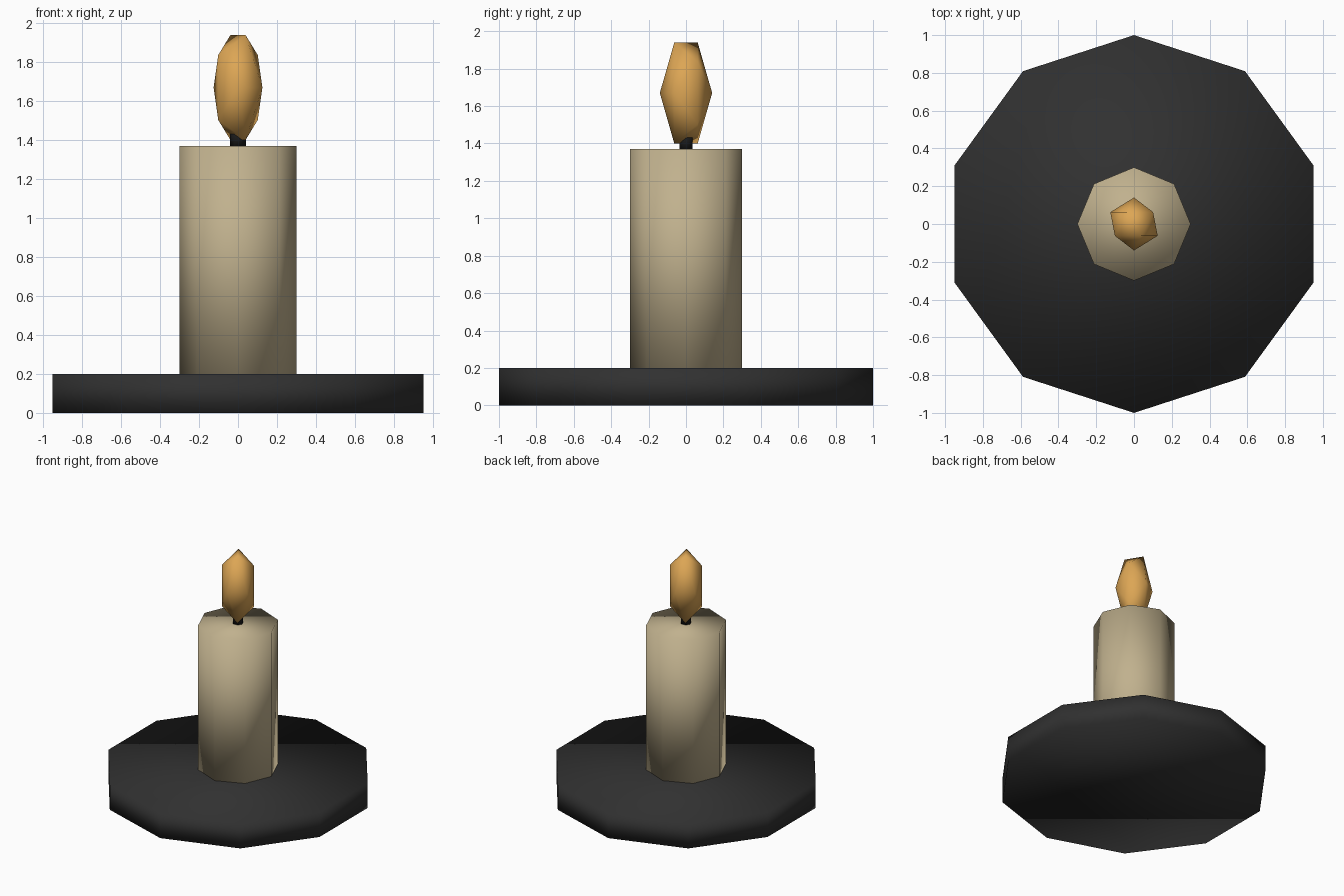
import bpy, math

if "Cube" in bpy.data.objects:
    bpy.data.objects.remove(bpy.data.objects["Cube"])


def material(name, rgb):
    m = bpy.data.materials.new(name)
    m.diffuse_color = (*rgb, 1)
    m.use_nodes = True
    m.node_tree.nodes["Principled BSDF"].inputs["Base Color"].default_value = m.diffuse_color
    return m


iron = material("dark iron", (0.030, 0.030, 0.030))
wax = material("cream wax", (0.53, 0.44, 0.27))
soot = material("black wick", (0.010, 0.010, 0.010))
fire = material("orange flame", (0.72, 0.38, 0.09))


def finish(name, mat):
    ob = bpy.context.object
    ob.name = name
    ob.data.materials.append(mat)
    bpy.ops.object.transform_apply(location=False, rotation=True, scale=True)
    bpy.ops.object.shade_smooth()


def prism(name, sides, radius, z0, z1, mat, turn=0.0):
    bpy.ops.mesh.primitive_cylinder_add(
        vertices=sides, radius=radius, depth=z1 - z0,
        location=(0, 0, (z0 + z1) / 2), rotation=(0, 0, turn))
    finish(name, mat)


# Ten-sided dish, eight-sided candle, small wick
prism("dish", 10, 1.0, 0.0, 0.2, iron)
prism("candle", 8, 0.3, 0.2, 1.37, wax)
prism("wick", 6, 0.041, 1.37, 1.44, soot, math.radians(30))

# Flame: stretched icosahedron with its poles along y
bpy.ops.mesh.primitive_ico_sphere_add(
    subdivisions=1, radius=1, location=(0, 0, 1.67),
    rotation=(math.radians(90), 0, 0))
bpy.context.object.scale = (0.14, 0.317, 0.14)
finish("flame", fire)
